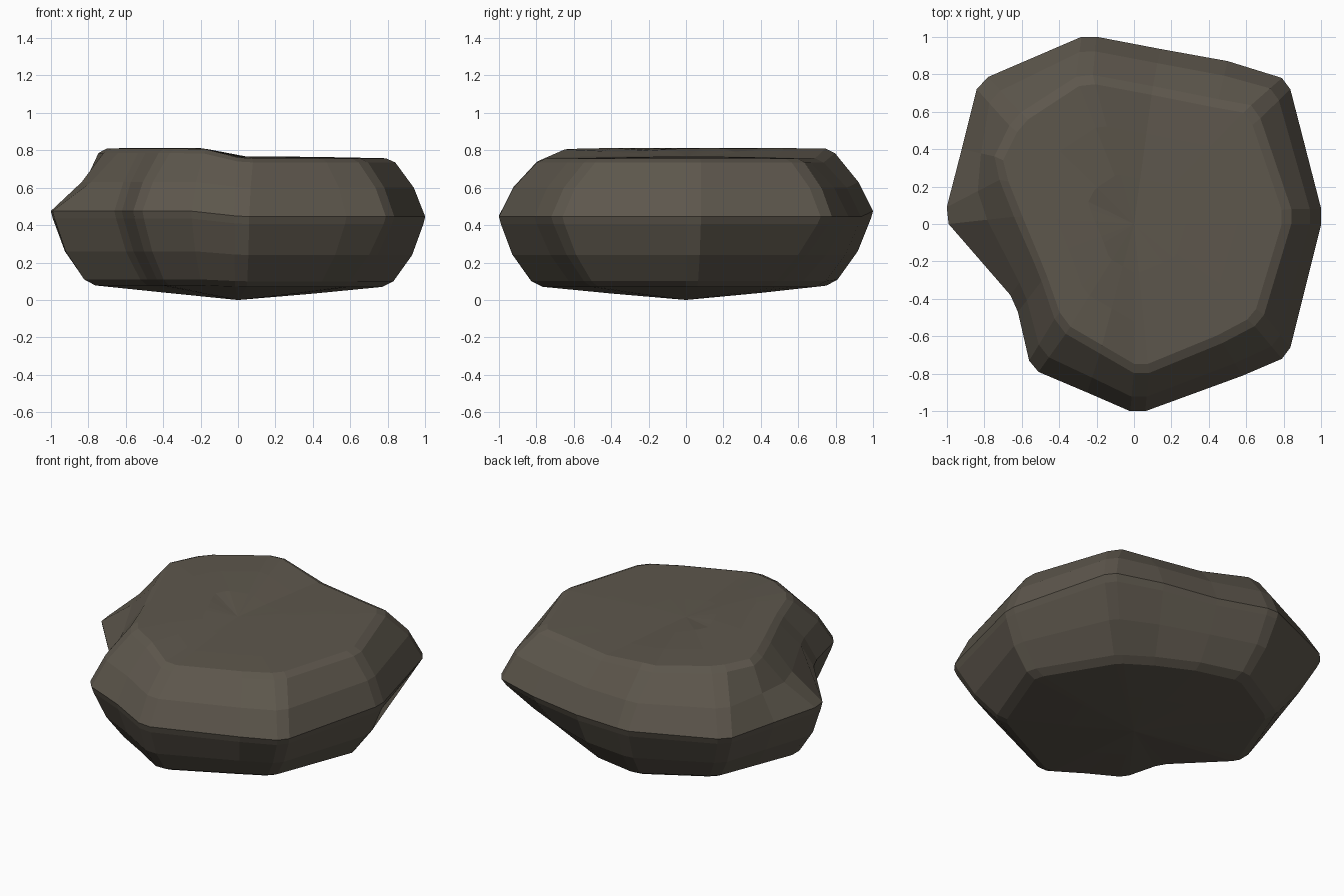
import bpy, bmesh

if "Cube" in bpy.data.objects:
    bpy.data.objects.remove(bpy.data.objects["Cube"])

# Widest outline and top-edge outline, matching point for point (counter-clockwise)
MID = [(1, 0), (1, .08), (.835, .72), (.79, .78), (.5, .87), (.14, .935), (-.2, 1), (-.28, 1),
       (-.78, .785), (-.84, .72), (-.92, .4), (-1, .09), (-.99, 0), (-.66, -.38),
       (-.62, -.47), (-.56, -.73), (-.51, -.79), (-.25, -.9), (-.02, -1), (.06, -1),
       (.58, -.81), (.79, -.72), (.835, -.66)]
TOP = [(.835, 0), (.835, .08), (.67, .56), (.62, .63), (.45, .66), (.1, .73), (-.22, .79),
       (-.31, .78), (-.6, .59), (-.66, .52), (-.74, .36), (-.71, .24), (-.63, .04),
       (-.53, -.2), (-.49, -.3), (-.42, -.5), (-.36, -.58), (-.18, -.685), (0, -.79),
       (.08, -.79), (.47, -.63), (.64, -.54), (.69, -.48)]


def lift(x, amount):
    """Raise the left part of the stone with a soft step."""
    t = min(1, max(0, (.05 - x) / .27))
    return amount * t * t * (3 - 2 * t)


def lerp_ring(t, z, amount, notch=0):
    """Ring between the two outlines; notch pinches the left side further in."""
    ring = []
    for (a, b), (c, d) in zip(MID, TOP):
        k = t + (notch if a < -.85 else 0)
        x, y = a + (c - a) * k, b + (d - b) * k
        ring.append((x, y, z + lift(x, amount)))
    return ring


def scaled_ring(outline, s, z, amount, pinch=0):
    """Scaled outline; pinch draws the corners in, most at the back right."""
    ring = []
    for x, y in outline:
        corner = min(1, min(abs(x), abs(y)) / .75)
        k = s * (1 - pinch * corner * (1 if x > 0 and y > 0 else .45))
        ring.append((x * k, y * k, z + lift(x * k, amount)))
    return ring


# Stacked rings: underside, flanks, waist, shoulders, flat top
rings = [
    scaled_ring(MID, .4, .034, .006, .2),
    scaled_ring(MID, .77, .07, .008, .2),
    scaled_ring(MID, .83, .10, .01, .2),
    scaled_ring(MID, .93, .24, .02, .11),
    scaled_ring(MID, .99, .405, .03, .015),
    scaled_ring(MID, 1, .445, .03),
    lerp_ring(.37, .6, .03, .2),
    lerp_ring(.97, .735, .05),
    scaled_ring(TOP, .945, .757, .053),
    scaled_ring(TOP, .66, .762, .05),
    scaled_ring(TOP, .33, .766, .045),
]

bm = bmesh.new()
loops = [[bm.verts.new(p) for p in r] for r in rings]
n = len(MID)
for lo, hi in zip(loops, loops[1:]):
    for i in range(n):
        j = (i + 1) % n
        bm.faces.new((lo[i], lo[j], hi[j], hi[i]))
low = bm.verts.new((0, 0, 0))
high = bm.verts.new((0, 0, .768))
for i in range(n):
    j = (i + 1) % n
    bm.faces.new((low, loops[0][j], loops[0][i]))
    bm.faces.new((high, loops[-1][i], loops[-1][j]))
bmesh.ops.recalc_face_normals(bm, faces=bm.faces)

mesh = bpy.data.meshes.new("rock")
bm.to_mesh(mesh)
bm.free()
rock = bpy.data.objects.new("rock", mesh)
bpy.context.collection.objects.link(rock)

# Dark brown stone colour
stone = bpy.data.materials.new("stone")
stone.diffuse_color = (.11, .095, .073, 1)
stone.use_nodes = True
stone.node_tree.nodes["Principled BSDF"].inputs["Base Color"].default_value = stone.diffuse_color
mesh.materials.append(stone)
